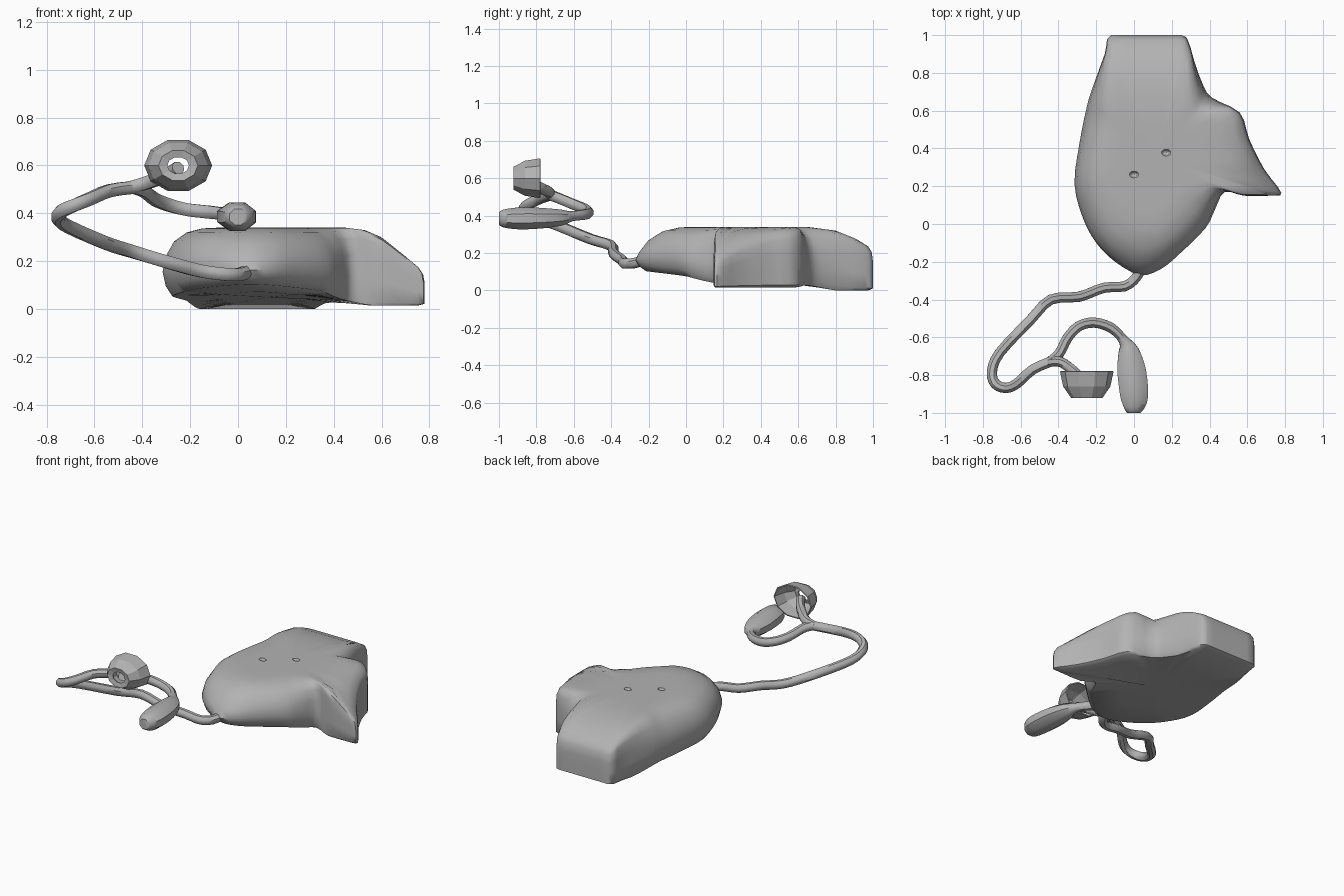
import bpy, bmesh, math
from mathutils import Vector

if "Cube" in bpy.data.objects:
    bpy.data.objects.remove(bpy.data.objects["Cube"])

grey = bpy.data.materials.new("soft_grey")
grey.diffuse_color = (0.45, 0.45, 0.45, 1)
grey.use_nodes = True
grey.node_tree.nodes["Principled BSDF"].inputs["Base Color"].default_value = grey.diffuse_color


def finish(name, bm, angle=None):
    bmesh.ops.recalc_face_normals(bm, faces=bm.faces[:])
    me = bpy.data.meshes.new(name)
    bm.to_mesh(me)
    bm.free()
    ob = bpy.data.objects.new(name, me)
    bpy.context.collection.objects.link(ob)
    me.materials.append(grey)
    if angle:
        bpy.ops.object.select_all(action='DESELECT')
        ob.select_set(True)
        bpy.context.view_layer.objects.active = ob
        bpy.ops.object.shade_smooth_by_angle(angle=math.radians(angle))
    return ob


def spline(pts, n, closed=False):
    """Catmull-Rom through tuples of any length."""
    out, m = [], len(pts)
    for i in range(m if closed else m - 1):
        if closed:
            q = [pts[(i + k) % m] for k in (-1, 0, 1, 2)]
        else:
            q = [pts[min(max(i + k, 0), m - 1)] for k in (-1, 0, 1, 2)]
        for j in range(n):
            t = j / n
            out.append(tuple(0.5 * (2 * b + (c - a) * t + (2 * a - 5 * b + 4 * c - d) * t * t
                                    + (3 * b - a - 3 * c + d) * t ** 3) for a, b, c, d in zip(*q)))
    if not closed:
        out.append(tuple(pts[-1]))
    return out


def interp(x, table):
    if x <= table[0][0]:
        return table[0][1]
    for (a, u), (b, v) in zip(table, table[1:]):
        if x <= b:
            return u + (v - u) * (x - a) / (b - a)
    return table[-1][1]


def bridge(bm, a, b):
    n = len(a)
    for i in range(n):
        bm.faces.new((a[i], a[(i + 1) % n], b[(i + 1) % n], b[i]))


def sweep(name, pts, sides=8, n=3):
    """Tube through (x, y, z, half width, half thickness)."""
    path = spline(pts, n)
    bm = bmesh.new()
    rings = []
    for i, p in enumerate(path):
        t = Vector(path[min(i + 1, len(path) - 1)][:3]) - Vector(path[max(i - 1, 0)][:3])
        side = t.cross(Vector((0, 0, 1))).normalized()
        up = side.cross(t).normalized()
        ring = []
        for k in range(sides):
            a = 2 * math.pi * (k + 0.5) / sides
            ring.append(bm.verts.new(Vector(p[:3]) + side * p[3] * math.cos(a) + up * p[4] * math.sin(a)))
        rings.append(ring)
    for a, b in zip(rings, rings[1:]):
        bridge(bm, a, b)
    bm.faces.new(rings[0])
    bm.faces.new(rings[-1])
    return finish(name, bm, 45)


# Body: outline lofted through rings, between a bottom and a top height
outline = [(-.12, 1), (.08, 1), (.25, 1), (.29, .96), (.32, .86), (.36, .75), (.41, .67), (.56, .59),
           (.61, .45), (.69, .29), (.78, .165), (.72, .15), (.58, .15), (.48, .17), (.43, .08),
           (.38, -.02), (.25, -.15), (.14, -.24), (.03, -.27), (-.1, -.2), (-.2, -.1), (-.27, .03),
           (-.315, .21), (-.29, .42), (-.25, .62), (-.22, .72), (-.155, .9)]
# (scale, height) for rounded flanks, then for blunt ends
profile = [(.5, 0, .5, 0), (.91, 0, .96, 0), (.97, .14, 1, .05), (1, .35, 1, .35), (.97, .58, 1, .65),
           (.89, .8, .99, .87), (.77, .93, .96, .97), (.62, .99, .87, 1), (.48, 1, .72, 1),
           (.34, 1, .5, 1), (.17, 1, .25, 1)]
CX, CY = .12, .35


def top_z(x, y):
    drop_y = interp(y, [(-.27, .26), (-.2, .31), (-.1, .34), (.65, .34), (.8, .32), (.9, .28), (1, .23)])
    drop_x = interp(x, [(.45, .34), (.53, .33), (.6, .3), (.7, .22), (.78, .16)])
    return min(drop_y, drop_x)


def bottom_z(x, y):
    z = interp(y, [(-.27, .11), (.14, .06), (.62, .035), (.8, 0)])
    k = interp(x, [(.35, 0), (.55, 1)])
    return z + (min(z, .015) - z) * k


bm = bmesh.new()
edge = spline(outline, 3, True)
rings = []
for s0, h0, s1, h1 in profile:
    ring = []
    for x, y in edge:
        y = min(y, 1)
        b = max(interp(y, [(.6, 0), (.9, 1)]), interp(x, [(.4, 0), (.5, 1)]))
        s, h = s0 + (s1 - s0) * b, h0 + (h1 - h0) * b
        px, py = CX + (x - CX) * s, CY + (y - CY) * s
        lo, hi = bottom_z(px, py), top_z(px, py)
        ring.append(bm.verts.new((px, py, lo + (hi - lo) * h)))
    rings.append(ring)
for a, b in zip(rings, rings[1:]):
    bridge(bm, a, b)
for ring, z in ((rings[0], bottom_z(CX, CY)), (rings[-1], top_z(CX, CY))):
    c = bm.verts.new((CX, CY, z))
    for i in range(len(ring)):
        bm.faces.new((ring[i], ring[(i + 1) % len(ring)], c))
body = finish("body", bm, 50)

# Two small pits in the top of the body
for i, (x, y) in enumerate([(0, .262), (.17, .378)]):
    bm = bmesh.new()
    bmesh.ops.create_icosphere(bm, subdivisions=2, radius=1)
    bmesh.ops.scale(bm, vec=(.028, .02, .03), verts=bm.verts)
    bmesh.ops.translate(bm, vec=(x, y, .352), verts=bm.verts)
    cutter = finish("pit_cutter_%d" % (i + 1), bm)
    cutter.hide_render = True
    cutter.hide_set(True)
    mod = body.modifiers.new("pit", 'BOOLEAN')
    mod.operation = 'DIFFERENCE'
    mod.object = cutter

# Long winding stem up to the fork, continuing round to the bud
R = .029
stem = [(.04, -.23, .16), (.01, -.285, .145), (-.05, -.33, .145), (-.16, -.338, .16), (-.29, -.385, .195),
        (-.44, -.4, .24), (-.55, -.51, .275), (-.71, -.68, .345), (-.752, -.78, .38), (-.735, -.845, .41),
        (-.68, -.868, .435), (-.62, -.845, .46), (-.535, -.77, .495), (-.42, -.72, .51)]
sweep("stem", [p + (R, R) for p in stem])

loop = [(-.44, -.725, .51), (-.395, -.685, .495), (-.35, -.6, .46), (-.29, -.54, .435), (-.21, -.522, .415),
        (-.12, -.55, .405), (-.055, -.615, .397)]
bud = [(-.03, -.67, .39, .058, .046), (-.015, -.76, .387, .08, .058), (-.003, -.86, .386, .083, .064),
       (.002, -.93, .385, .076, .06), (0, -.98, .385, .055, .05), (0, -1, .385, .038, .036)]
sweep("loop_and_bud", [p + (R, R) for p in loop] + bud)

# Short branch reaching into the cup
branch = [(-.45, -.73, .508), (-.39, -.73, .525), (-.33, -.77, .545), (-.28, -.82, .57), (-.25, -.87, .59)]
sweep("branch", [p + (R, R) for p in branch])

# Faceted cup, wide rim at the back and a small opening in front
bm = bmesh.new()
rings = []
for y, r in [(-.78, 1), (-.86, .88), (-.922, .58), (-.915, .32)]:
    rings.append([bm.verts.new((-.25 + .142 * r * math.cos(2 * math.pi * k / 10), y,
                                .6 + .112 * r * math.sin(2 * math.pi * k / 10))) for k in range(10)])
for a, b in zip(rings, rings[1:]):
    bridge(bm, a, b)
cup = finish("cup", bm)
solid = cup.modifiers.new("thickness", 'SOLIDIFY')
solid.thickness = .008
